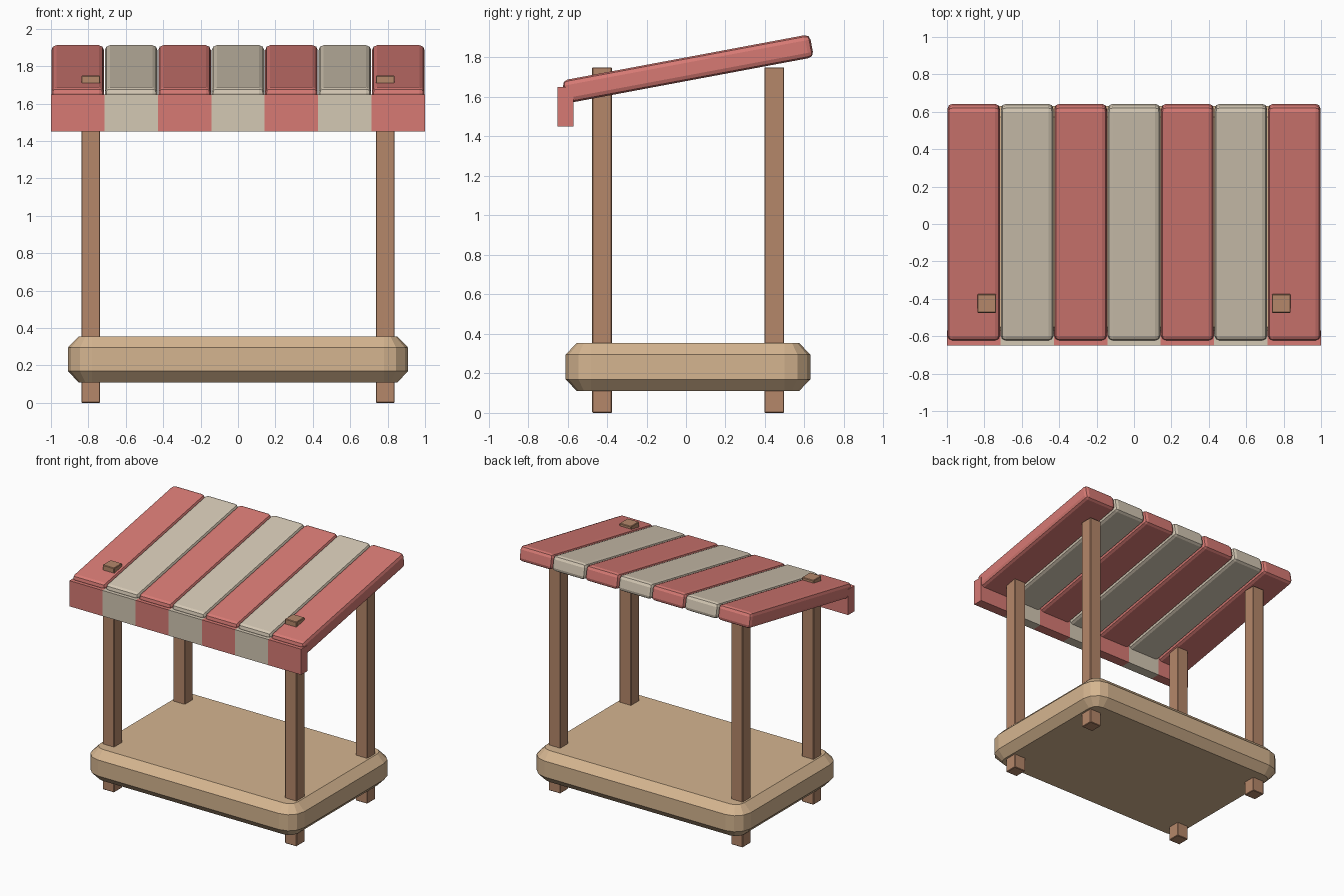
import bpy, bmesh, math
from mathutils import Matrix

if "Cube" in bpy.data.objects:
    bpy.data.objects.remove(bpy.data.objects["Cube"])


def material(name, rgb):
    m = bpy.data.materials.new(name)
    lin = [((c / 255 + 0.055) / 1.055) ** 2.4 for c in rgb]
    m.diffuse_color = (*lin, 1)
    m.use_nodes = True
    m.node_tree.nodes["Principled BSDF"].inputs["Base Color"].default_value = m.diffuse_color
    return m


RED = material("faded red", (215, 122, 116))
CREAM = material("cream", (212, 200, 180))
POST = material("brown wood", (181, 135, 106))
DECK = material("pale wood", (213, 181, 144))


def finish(name, bm, mat, smooth=False):
    bmesh.ops.recalc_face_normals(bm, faces=bm.faces)
    mesh = bpy.data.meshes.new(name)
    bm.to_mesh(mesh)
    bm.free()
    mesh.materials.append(mat)
    ob = bpy.data.objects.new(name, mesh)
    bpy.context.collection.objects.link(ob)
    return ob


def box(name, size, centre, mat, bevel=0, segments=1, tilt=0):
    bm = bmesh.new()
    bmesh.ops.create_cube(bm, size=1, matrix=Matrix.Diagonal((*size, 1)))
    if bevel:
        bmesh.ops.bevel(bm, geom=bm.edges[:], offset=bevel, segments=segments,
                        profile=0.5, affect='EDGES')
    bm.transform(Matrix.Translation(centre) @ Matrix.Rotation(tilt, 4, 'X'))
    return finish(name, bm, mat)


def rounded_rect(hx, hy, r, segments=3):
    pts = []
    for i, (sx, sy) in enumerate([(1, 1), (-1, 1), (-1, -1), (1, -1)]):
        for k in range(segments + 1):
            a = math.radians(90) * (i + k / segments)
            pts.append((sx * (hx - r) + r * math.cos(a), sy * (hy - r) + r * math.sin(a)))
    return pts


# Deck: rounded slab with chamfered top and bottom rims
bm = bmesh.new()
rings = []
for z, inset in [(0.11, 0.058), (0.17, 0), (0.295, 0), (0.355, 0.058)]:
    outline = rounded_rect(0.91 - inset, 0.62 - inset, 0.13 - inset)
    rings.append([bm.verts.new((x, y + 0.01, z)) for x, y in outline])
for low, high in zip(rings, rings[1:]):
    n = len(low)
    for i in range(n):
        j = (i + 1) % n
        bm.faces.new((low[i], low[j], high[j], high[i]))
bm.faces.new(rings[0][::-1])
bm.faces.new(rings[-1])
finish("deck", bm, DECK)

# Four corner posts running through the deck
for depth, y in (("front", -0.425), ("back", 0.447)):
    for side, x in (("left", -0.787), ("right", 0.787)):
        box(f"{depth}_{side}_post", (0.1, 0.1, 1.75), (x, y, 0.875), POST, 0.004)

# Sloped awning planks and the hanging valance in alternating colours
STEP = 2 / 7
for i in range(7):
    x = (i - 3) * STEP
    mat = CREAM if i % 2 else RED
    plank = box(f"awning_plank_{i + 1}", (0.281, 1.275, 0.118), (x, 0.01, 1.742), mat,
                bevel=0.027, segments=2, tilt=math.radians(10.6))
    box(f"valance_panel_{i + 1}", (STEP, 0.08, 0.2), (x, -0.61, 1.55), mat)
